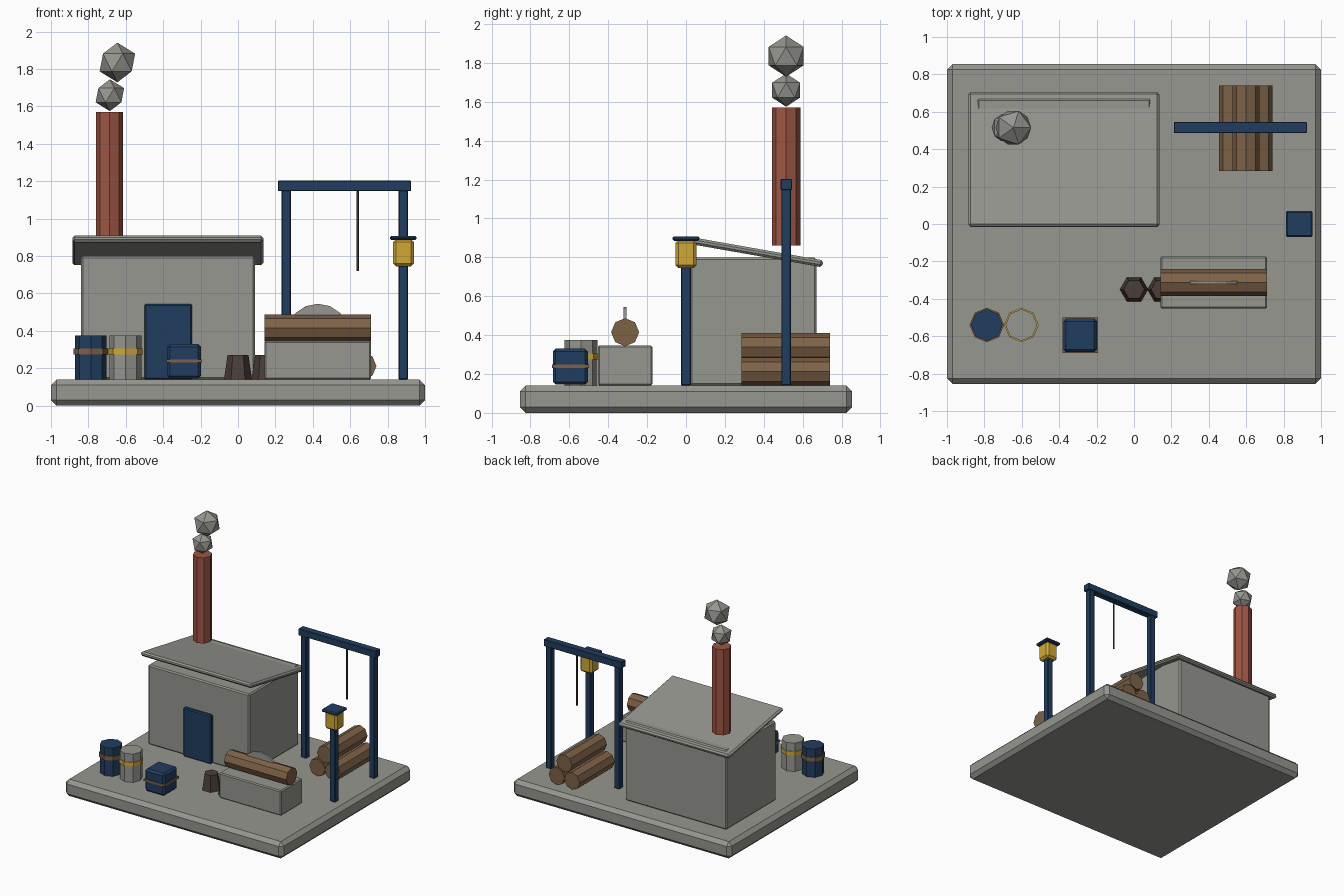
import bpy, bmesh, math
from mathutils import Matrix, Vector

if "Cube" in bpy.data.objects:
    bpy.data.objects.remove(bpy.data.objects["Cube"])


def material(name, rgb):
    m = bpy.data.materials.new(name)
    m.diffuse_color = (*rgb, 1)
    m.use_nodes = True
    m.node_tree.nodes["Principled BSDF"].inputs["Base Color"].default_value = m.diffuse_color
    return m


GREY = material("stone_grey", (0.305, 0.308, 0.278))
NAVY = material("navy_paint", (0.015, 0.048, 0.115))
GOLD = material("gold", (0.64, 0.39, 0.04))
BRICK = material("brick_red", (0.34, 0.092, 0.058))
WOOD = material("wood_brown", (0.21, 0.122, 0.063))
DARK = material("dark_brown", (0.07, 0.048, 0.042))


def finish(name, bm, mat, bevel=0):
    if bevel:
        bmesh.ops.bevel(bm, geom=bm.edges[:], offset=bevel, segments=1,
                        affect='EDGES', clamp_overlap=True)
    bmesh.ops.recalc_face_normals(bm, faces=bm.faces[:])
    mesh = bpy.data.meshes.new(name)
    bm.to_mesh(mesh)
    bm.free()
    mesh.materials.append(mat)
    ob = bpy.data.objects.new(name, mesh)
    bpy.context.collection.objects.link(ob)
    return ob


def box(name, x, y, z, mat, bevel=0):
    """Box from (min, max) pairs."""
    bm = bmesh.new()
    bmesh.ops.create_cube(bm, size=1)
    bmesh.ops.scale(bm, vec=(x[1] - x[0], y[1] - y[0], z[1] - z[0]), verts=bm.verts)
    ob = finish(name, bm, mat, bevel)
    ob.location = (sum(x) / 2, sum(y) / 2, sum(z) / 2)
    return ob


def prism(name, center, r, length, mat, sides=8, axis='Z', top=None):
    """Round part with few sides along one axis, tapered when top is given."""
    bm = bmesh.new()
    bmesh.ops.create_cone(bm, cap_ends=True, segments=sides, radius1=r,
                          radius2=r if top is None else top, depth=length)
    # start with a corner at +y
    bmesh.ops.rotate(bm, matrix=Matrix.Rotation(math.pi / 2, 3, 'Z'), verts=bm.verts)
    ob = finish(name, bm, mat)
    ob.location = center
    ob.rotation_euler = {'Z': (0, 0, 0), 'X': (0, math.pi / 2, 0),
                         'Y': (math.pi / 2, 0, 0)}[axis]
    return ob


# Ground slab
G = 0.14
box("base_slab", (-1, 1), (-0.855, 0.855), (0, G), GREY, 0.03)

# Hut with door and sloping roof
box("hut_walls", (-0.84, 0.09), (0.02, 0.67), (G, 0.80), GREY, 0.01)
box("hut_door", (-0.50, -0.245), (-0.005, 0.03), (G, 0.545), NAVY, 0.008)
roof = box("hut_roof", (-0.885, 0.135), (-0.021, 0.709), (0.812, 0.848), GREY, 0.012)
roof.rotation_euler.x = math.radians(-10)

# Chimney and smoke
prism("chimney", (-0.687, 0.515, 1.215), 0.073, 0.71, BRICK)
for name, x, z, r in (("smoke_small", -0.685, 1.66, 0.085), ("smoke_large", -0.645, 1.835, 0.106)):
    bm = bmesh.new()
    bmesh.ops.create_icosphere(bm, subdivisions=1, radius=r)
    finish(name, bm, GREY).location = (x, 0.515, z)

# Hoist frame with rope
for name, x in (("left", 0.258), ("right", 0.883)):
    box("hoist_post_" + name, (x - 0.025, x + 0.025), (0.49, 0.54), (G, 1.16), NAVY, 0.005)
box("hoist_beam", (0.213, 0.925), (0.487, 0.545), (1.147, 1.203), NAVY, 0.003)
prism("hoist_rope", (0.64, 0.515, 0.935), 0.007, 0.43, DARK, 6)

# Lamp
box("lamp_post", (0.858, 0.910), (-0.026, 0.026), (G, 0.75), NAVY, 0.006)
box("lamp_lantern", (0.83, 0.94), (-0.055, 0.055), (0.745, 0.89), GOLD, 0.016)
box("lamp_cap", (0.812, 0.955), (-0.07, 0.07), (0.885, 0.908), NAVY, 0.008)

# Log pile, two below and one on top
for i, (x, z) in enumerate(((0.527, 0.212), (0.668, 0.212), (0.598, 0.338))):
    prism(f"pile_log_{i + 1}", (x, 0.513, z), 0.072, 0.457, WOOD, axis='Y')

# Saw bench with log and blade
box("saw_bench", (0.142, 0.712), (-0.453, -0.173), (G, 0.347), GREY, 0.008)
prism("bench_log", (0.427, -0.313, 0.415), 0.072, 0.57, WOOD, axis='X')
prism("saw_blade", (0.427, -0.313, 0.375), 0.17, 0.015, GREY, 16, 'Y')

# Stumps
for i, x in enumerate((0.0, 0.147)):
    prism(f"stump_{i + 1}", (x, -0.35, 0.205), 0.075, 0.13, DARK, 6, top=0.056)

# Barrels with hoops
for name, x, body, hoop in (("navy", -0.787, NAVY, WOOD), ("grey", -0.602, GREY, GOLD)):
    prism(name + "_barrel", (x, -0.54, 0.257), 0.085, 0.235, body)
    prism(name + "_barrel_hoop", (x, -0.54, 0.29), 0.092, 0.033, hoop)

# Crate with strap
box("crate", (-0.378, -0.198), (-0.685, -0.505), (G + 0.005, 0.33), NAVY, 0.015)
box("crate_strap", (-0.383, -0.193), (-0.69, -0.50), (0.23, 0.248), WOOD)
